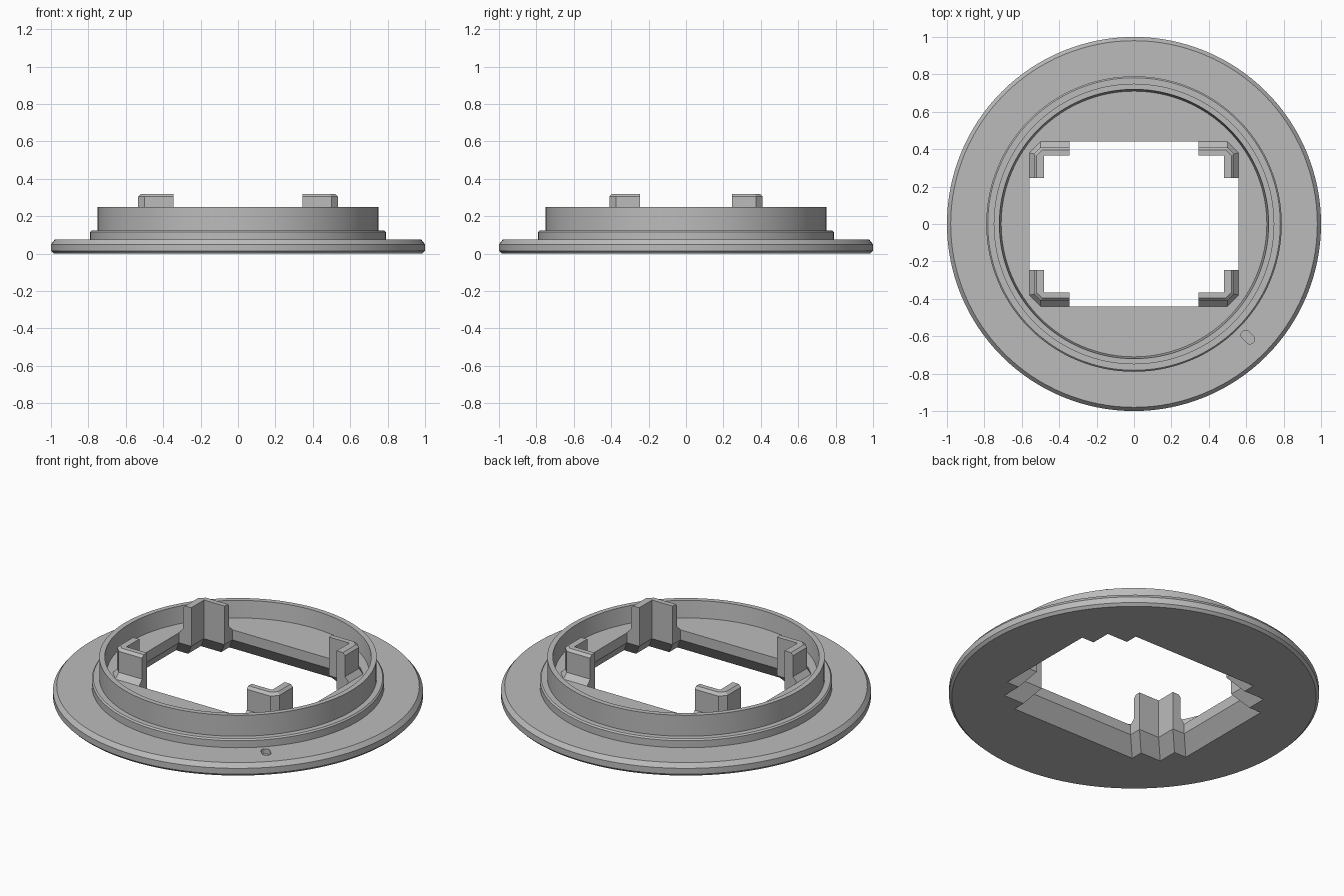
import bpy, bmesh, math

if "Cube" in bpy.data.objects:
    bpy.data.objects.remove(bpy.data.objects["Cube"])

grey = bpy.data.materials.new("plain grey")
grey.diffuse_color = (0.5, 0.5, 0.5, 1)
grey.use_nodes = True
grey.node_tree.nodes["Principled BSDF"].inputs["Base Color"].default_value = grey.diffuse_color

FLOOR, FLARE_Z, FLARE = 0.15, 0.09, 0.07
TOP = 0.32


def make(name, bm):
    bmesh.ops.recalc_face_normals(bm, faces=bm.faces[:])
    me = bpy.data.meshes.new(name)
    bm.to_mesh(me)
    bm.free()
    ob = bpy.data.objects.new(name, me)
    bpy.context.collection.objects.link(ob)
    me.materials.append(grey)
    return ob


def loft(bm, levels):
    """Capped solid through matching outlines, each given as (z, points)."""
    rings = [[bm.verts.new((x, y, z)) for x, y in pts] for z, pts in levels]
    n = len(rings[0])
    for a, b in zip(rings, rings[1:]):
        for i in range(n):
            j = (i + 1) % n
            bm.faces.new((a[i], a[j], b[j], b[i]))
    bm.faces.new(rings[0])
    bm.faces.new(rings[-1])


def lathe(name, profile, steps=128):
    bm = bmesh.new()
    vs = [bm.verts.new((r, 0, z)) for r, z in profile]
    es = [bm.edges.new(p) for p in zip(vs, vs[1:])]
    bmesh.ops.spin(bm, geom=vs + es, axis=(0, 0, 1), cent=(0, 0, 0),
                   angle=2 * math.pi, steps=steps, use_duplicate=False)
    bmesh.ops.remove_doubles(bm, verts=bm.verts[:], dist=1e-4)
    return make(name, bm)


def cut(ob, cutter):
    m = ob.modifiers.new("cut", 'BOOLEAN')
    m.operation, m.solver, m.object = 'DIFFERENCE', 'EXACT', cutter
    bpy.context.view_layer.objects.active = ob
    bpy.ops.object.modifier_apply(modifier=m.name)
    bpy.data.objects.remove(cutter)


# Flange, step, raised collar and recessed floor in one turned body
body = lathe("flange_body", [
    (0, 0), (0.985, 0), (1, 0.015), (1, 0.05), (0.98, 0.075), (0.79, 0.075),
    (0.79, 0.117), (0.782, 0.125), (0.75, 0.125), (0.75, 0.25), (0.72, 0.25),
    (0.71, FLOOR), (0, FLOOR)])


# Window outline: rectangle stepped in at each corner, grown outward by f
def window(f):
    q = [(0.56 + f, 0.245 + f), (0.48 + f, 0.245 + f), (0.48 + f, 0.365 + f),
         (0.345 + f, 0.365 + f), (0.345 + f, 0.44 + f)]
    pts = []
    for sx, sy in ((1, 1), (-1, 1), (-1, -1), (1, -1)):
        part = [(x * sx, y * sy) for x, y in q]
        pts += part if sx * sy > 0 else part[::-1]
    return pts


bm = bmesh.new()
g = FLARE / FLARE_Z * 0.02
loft(bm, [(-0.02, window(FLARE + g)), (FLARE_Z, window(0)), (0.4, window(0))])
cut(body, make("window_cutter", bm))

# Small index dimple in the flange
bm = bmesh.new()
slot = []
for k in range(16):
    a = math.pi * (k + 0.5) / 8
    u = 0.025 * math.cos(a) + math.copysign(0.016, math.cos(a))
    v = 0.025 * math.sin(a)
    c = math.sqrt(0.5)
    slot.append((0.608 + c * (u + v), -0.605 + c * (v - u)))
loft(bm, [(0.045, slot), (0.1, slot)])
cut(body, make("dimple_cutter", bm))


# L-shaped corner clips standing on the floor, with a sloped foot
def clip(ox, oy, c, inset=0.0):
    return [(0.345, 0.365 + inset), (0.345, oy), (ox - c, oy), (ox, oy - c),
            (ox, 0.245), (0.48 + inset, 0.245), (0.48 + inset, 0.365 + inset)]


for sx, sy, tag in ((1, 1, "back_right"), (-1, 1, "back_left"),
                    (-1, -1, "front_left"), (1, -1, "front_right")):
    levels = [(FLOOR, clip(0.56, 0.44, 0.06)),
              (FLOOR + 0.03, clip(0.535, 0.41, 0.035)),
              (TOP - 0.015, clip(0.535, 0.41, 0.035)),
              (TOP, clip(0.52, 0.395, 0.03))]
    bm = bmesh.new()
    loft(bm, [(z, [(x * sx, y * sy) for x, y in p]) for z, p in levels])
    make("corner_clip_" + tag, bm)

# Smooth the turned surfaces, keep the edges crisp
bpy.ops.object.select_all(action='DESELECT')
body.select_set(True)
bpy.context.view_layer.objects.active = body
bpy.ops.object.shade_smooth_by_angle(angle=math.radians(20))
